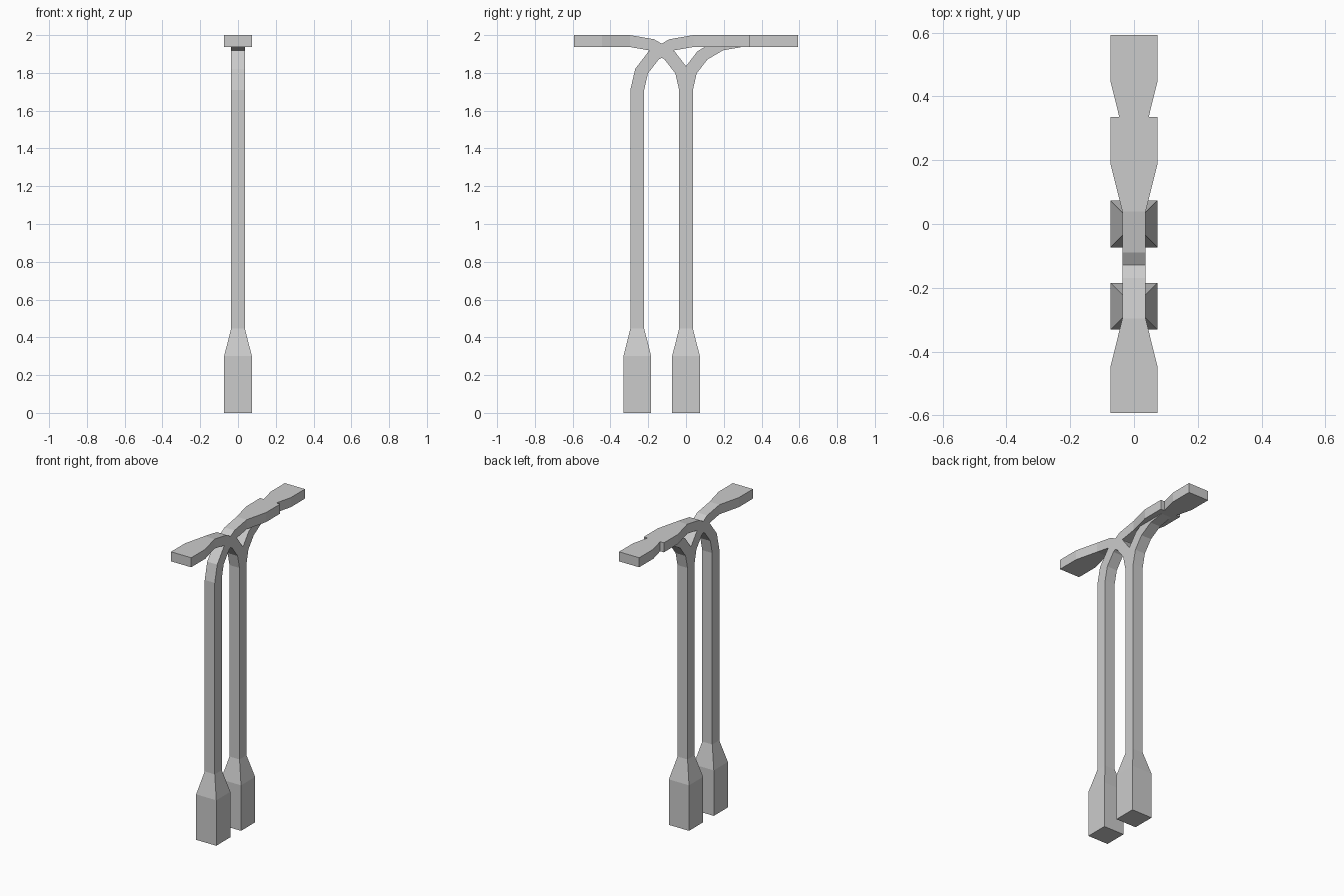
import bpy, math

if "Cube" in bpy.data.objects:
    bpy.data.objects.remove(bpy.data.objects["Cube"])

R = 0.0365          # half thickness of the pole
W = 0.0735          # half width of base and lamp head
BEND_Z, BEND_Y = 1.71, 0.297
REACH = 0.593


def loft(name, rings, cap_start=False, cap_end=False):
    """Join four-sided rings into one mesh."""
    verts = [v for ring in rings for v in ring]
    faces = []
    for i in range(len(rings) - 1):
        a, b = 4 * i, 4 * i + 4
        for k in range(4):
            n = (k + 1) % 4
            faces.append((a + k, a + n, b + n, b + k))
    if cap_start:
        faces.append((3, 2, 1, 0))
    if cap_end:
        e = 4 * (len(rings) - 1)
        faces.append((e, e + 1, e + 2, e + 3))
    mesh = bpy.data.meshes.new(name)
    mesh.from_pydata(verts, [], faces)
    obj = bpy.data.objects.new(name, mesh)
    bpy.context.collection.objects.link(obj)
    return obj


def pole(name, y):
    # square base tapering into a thin shaft
    rings = []
    for z, h in ((0, W), (0.3, W), (0.447, R), (BEND_Z, R)):
        rings.append([(-h, y - h, z), (h, y - h, z), (h, y + h, z), (-h, y + h, z)])
    return loft(name, rings, cap_start=True)


def arm(name, y, side):
    # section = outer point, inner point, half width in x
    sections = []
    for i in range(5):
        t = math.radians(22.5 * i)
        c, s = math.cos(t), math.sin(t)
        outer = (BEND_Y - (BEND_Y + R) * c, BEND_Z + 0.29 * s)
        inner = (BEND_Y - (BEND_Y - R) * c, BEND_Z + 0.227 * s)
        sections.append((outer, inner, R))
    # flared lamp head
    for d in (0.446, REACH):
        sections.append(((d, 2.0), (d, 1.937), W))
    rings = []
    for (oy, oz), (iy, iz), h in sections:
        ring = [(-h, y + side * oy, oz), (h, y + side * oy, oz),
                (h, y + side * iy, iz), (-h, y + side * iy, iz)]
        rings.append(ring if side > 0 else ring[::-1])
    return loft(name, rings, cap_end=True)


# single-armed lamp post in front
pole("single_post", -0.258)
arm("single_post_arm", -0.258, 1)

# double-armed lamp post at the centre
pole("double_post", 0)
arm("double_post_back_arm", 0, 1)
arm("double_post_front_arm", 0, -1)
